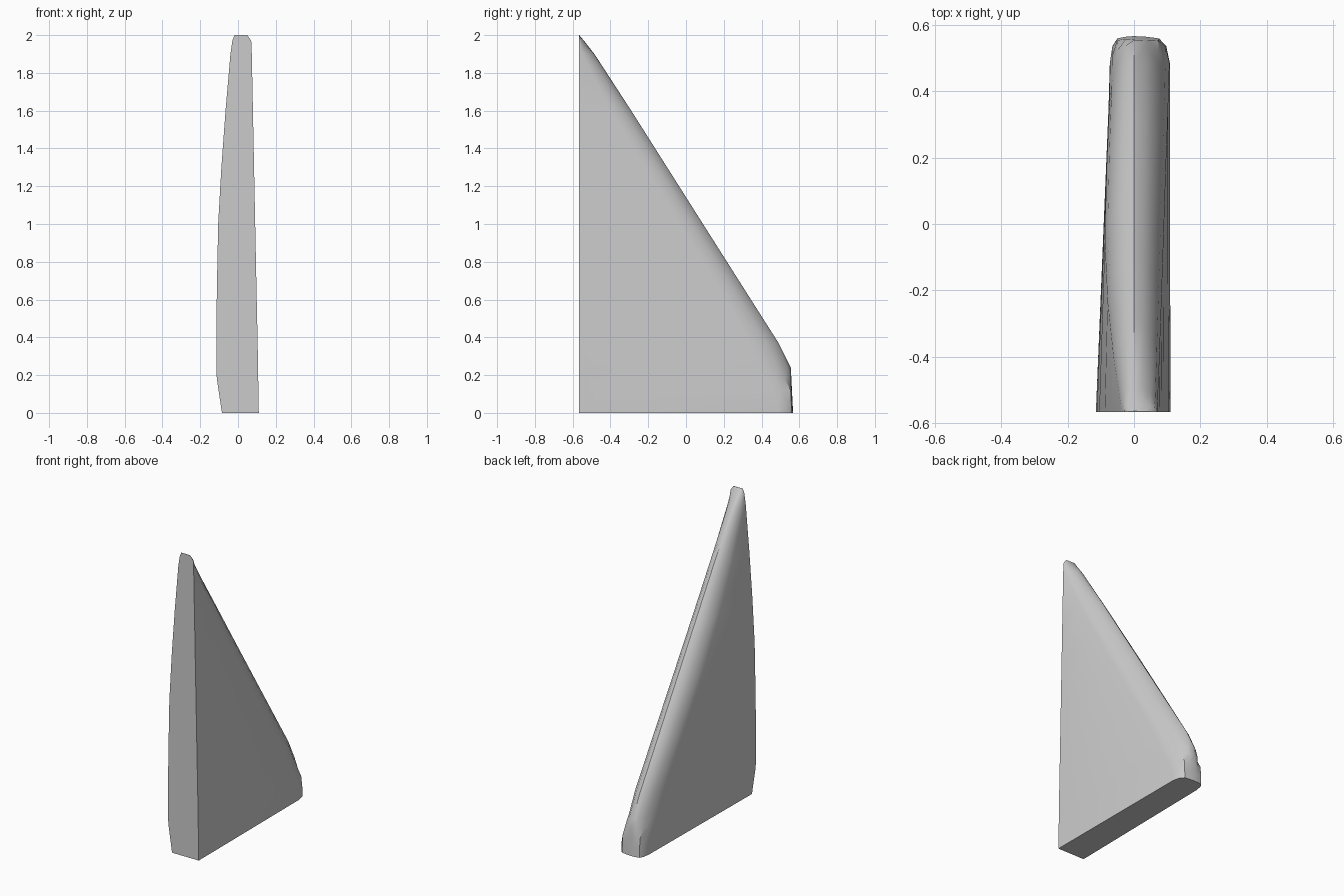
import bpy, bmesh, math

cube = bpy.data.objects.get("Cube")
if cube:
    bpy.data.objects.remove(cube, do_unlink=True)

FRONT = -0.567
BACK = 0.567

# One plain grey
grey = bpy.data.materials.new("light_grey")
grey.use_nodes = True
colour = (0.6, 0.6, 0.6, 1)
grey.diffuse_color = colour
bsdf = grey.node_tree.nodes["Principled BSDF"]
bsdf.inputs["Base Color"].default_value = colour

# Horizontal sections: height, crest y, front left x, front right x,
# shoulder left x, depth from crest to shoulders
sections = [
    (0.0, 0.70, -0.085, 0.11, -0.072, 0.17),
    (0.06, 0.661, -0.094, 0.109, -0.073, 0.17),
    (0.12, 0.626, -0.103, 0.108, -0.073, 0.17),
    (0.18, 0.59, -0.112, 0.107, -0.074, 0.17),
    (0.24, 0.555, -0.115, 0.106, -0.074, 0.17),
    (0.37, 0.49, -0.115, 0.104, -0.076, 0.16),
    (0.65, 0.312, -0.112, 0.098, -0.083, 0.15),
    (1.0, 0.09, -0.105, 0.091, -0.088, 0.14),
    (1.3, -0.10, -0.088, 0.085, -0.08, 0.13),
    (1.6, -0.29, -0.066, 0.079, -0.062, 0.11),
    (1.9, -0.485, -0.04, 0.073, -0.039, 0.065),
    (1.97, -0.54, -0.03, 0.07, -0.03, 0.022),
    (2.0, -0.565, -0.018, 0.05, -0.018, 0.001),
]
# Half outline: sideways fraction, crest falloff fraction, footprint inset
half = [(1, 1, 0.08), (0.9, 0.7, 0.03), (0.7, 0.4, 0.007), (0.35, 0.1, 0.002)]
outline = half + [(0, 0, 0)] + [(-u, d, f) for u, d, f in reversed(half)]

# Loft the sections: the sloping ridge is trimmed by the rounded footprint
bm = bmesh.new()
rings = []
for z, crest, left, right, shoulder, depth in sections:
    pts = [(left, FRONT), (right, FRONT)]
    for u, d, inset in outline:
        x = u * (right - 0.002) if u > 0 else -u * shoulder
        y = min(BACK - 0.05 * z - inset, crest - depth * d)
        pts.append((x, y))
    rings.append([bm.verts.new((x, y, z)) for x, y in pts])

for low, high in zip(rings, rings[1:]):
    n = len(low)
    for i in range(n):
        j = (i + 1) % n
        bm.faces.new((low[i], low[j], high[j], high[i]))
bm.faces.new(rings[0][::-1])
bm.faces.new(rings[-1])
bmesh.ops.recalc_face_normals(bm, faces=bm.faces)

mesh = bpy.data.meshes.new("fin")
bm.to_mesh(mesh)
bm.free()
mesh.materials.append(grey)
fin = bpy.data.objects.new("fin", mesh)
bpy.context.collection.objects.link(fin)

bpy.ops.object.select_all(action="DESELECT")
fin.select_set(True)
bpy.context.view_layer.objects.active = fin
bpy.ops.object.shade_smooth_by_angle(angle=math.radians(35))
